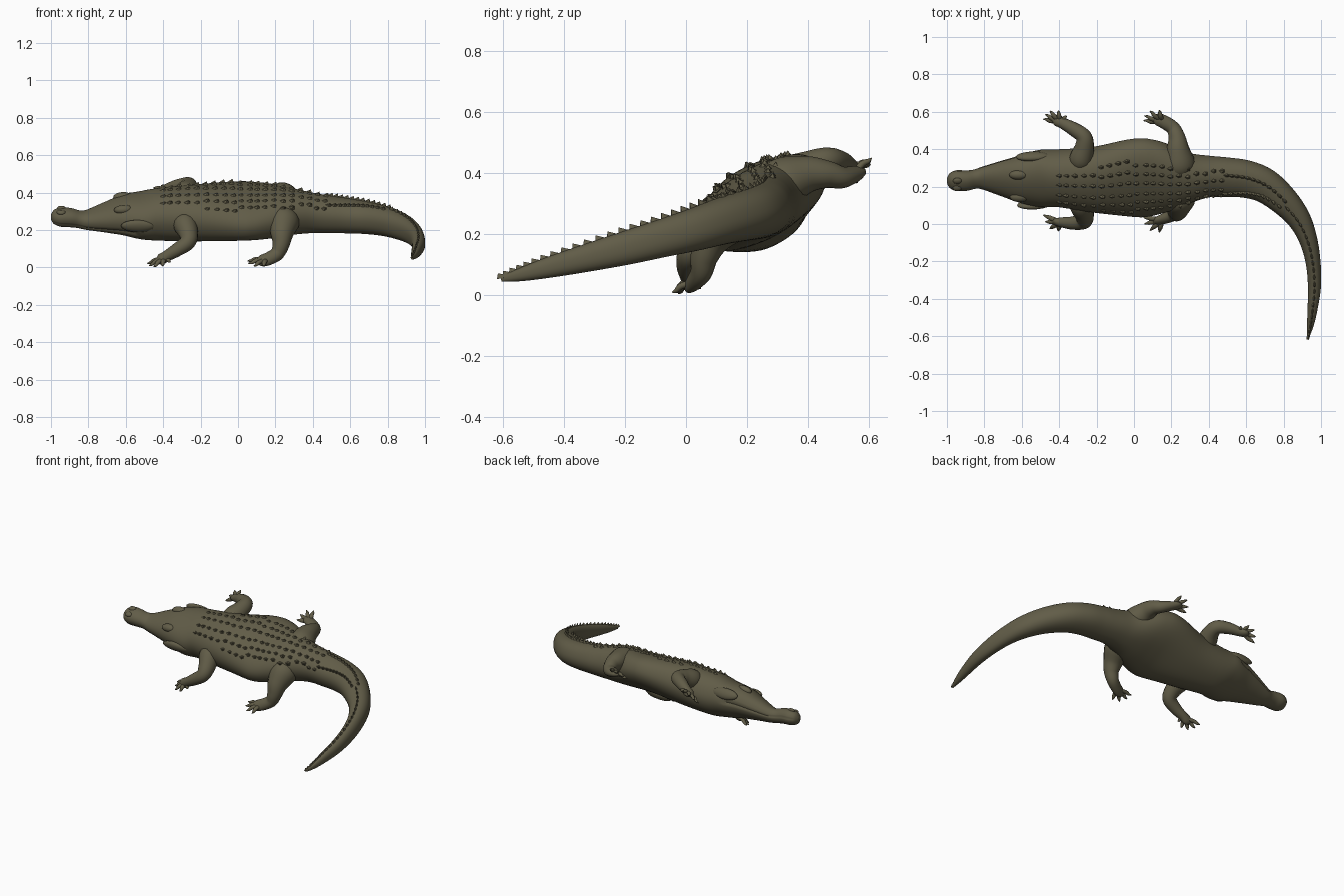
import bpy, bmesh, math, random
from mathutils import Vector, Matrix

if "Cube" in bpy.data.objects:
    bpy.data.objects.remove(bpy.data.objects["Cube"])

random.seed(4)
hide = bpy.data.materials.new("olive_hide")
hide.diffuse_color = (0.12, 0.108, 0.064, 1)
hide.use_nodes = True
hide.node_tree.nodes["Principled BSDF"].inputs["Base Color"].default_value = hide.diffuse_color

ROLL = math.radians(34)                      # the animal leans towards -y
MID = Vector((0, 0.24, 0.29))                # point on the plane between left and right legs
SIDE = Vector((0, math.cos(ROLL), math.sin(ROLL)))

# spine stations, snout to tail tip: x, y, z, half width, half height
SPINE = [
    (-1.0, .232, .27, .012, .012), (-.985, .232, .27, .040, .034), (-.95, .232, .27, .056, .047),
    (-.90, .232, .267, .055, .048), (-.85, .24, .258, .052, .044), (-.80, .245, .255, .067, .049),
    (-.70, .243, .268, .102, .073), (-.60, .24, .28, .135, .098), (-.50, .243, .28, .160, .114),
    (-.40, .245, .285, .157, .130), (-.20, .237, .293, .186, .132), (0, .246, .302, .228, .118),
    (.10, .247, .302, .222, .115), (.20, .245, .301, .185, .117), (.30, .248, .298, .135, .113),
    (.40, .254, .291, .110, .102), (.50, .25, .283, .105, .094), (.60, .24, .275, .100, .088),
    (.70, .205, .264, .092, .083), (.80, .125, .244, .078, .077), (.88, .03, .215, .063, .070),
    (.93, -.08, .185, .049, .062), (.957, -.2, .153, .040, .055), (.965, -.33, .120, .035, .045),
    (.955, -.45, .090, .027, .034), (.943, -.54, .067, .018, .022), (.931, -.605, .052, .006, .009)]


def catmull(rows, t):
    """Smooth value of a table of rows at index t."""
    i = min(int(t), len(rows) - 2)
    f = t - i
    p = [rows[min(max(i + k, 0), len(rows) - 1)] for k in (-1, 0, 1, 2)]
    return [.5 * (2 * b + (c - a) * f + (2 * a - 5 * b + 4 * c - d) * f * f
                  + (3 * b - a - 3 * c + d) * f ** 3) for a, b, c, d in zip(*p)]


def frame(rows, t, up):
    """Centre, sideways axis, up axis and half sizes at t."""
    n = len(rows) - 1
    v = catmull(rows, t)
    tan = (Vector(catmull(rows, min(t + .1, n))[:3]) - Vector(catmull(rows, max(t - .1, 0))[:3])).normalized()
    up = (up - tan * up.dot(tan)).normalized()
    return Vector(v[:3]), tan.cross(up), up, v[3], v[4], tan


def finish(name, bm, smooth=50):
    bmesh.ops.recalc_face_normals(bm, faces=bm.faces)
    me = bpy.data.meshes.new(name)
    bm.to_mesh(me)
    bm.free()
    ob = bpy.data.objects.new(name, me)
    bpy.context.collection.objects.link(ob)
    me.materials.append(hide)
    if smooth:
        bpy.ops.object.select_all(action='DESELECT')
        ob.select_set(True)
        bpy.context.view_layer.objects.active = ob
        bpy.ops.object.shade_smooth_by_angle(angle=math.radians(smooth))
    return ob


def loft(bm, ring, count):
    """Skin closed rings and close both ends."""
    rings = [[bm.verts.new(p) for p in ring(i)] for i in range(count)]
    n = len(rings[0])
    for a, b in zip(rings, rings[1:]):
        for k in range(n):
            bm.faces.new((a[k], a[(k + 1) % n], b[(k + 1) % n], b[k]))
    bm.faces.new(rings[0])
    bm.faces.new(rings[-1])


# ---- body, head and tail in one skin ----
LAST = len(SPINE) - 1


def body_frame(t):
    roll = math.radians(30 - 14 * min(max((t - 15) / 5, 0), 1))
    return frame(SPINE, t, Vector((0, -math.sin(roll), math.cos(roll))))


def body_point(t, ang):
    """Point on the skin; ang 0 is the middle of the back."""
    c, side, up, a, b, _ = body_frame(t)
    s, u = math.sin(ang), math.cos(ang)
    k = 2 / 2.25
    r = 1.0
    if 1 < t < 7.6 and abs(abs(ang) - 1.85) < .06:      # mouth line
        r = .94
    return (c + side * a * math.copysign(abs(s) ** k, s) * r
            + up * b * math.copysign(abs(u) ** k, u) * r)


bm = bmesh.new()
RINGS, SEG = 120, 48
loft(bm, lambda i: [body_point(LAST * i / RINGS, math.pi * (2 * k / SEG - 1)) for k in range(SEG)], RINGS + 1)
finish("body", bm)


# ---- keeled scutes along the back and the tail crest ----
def scute(bm, t, ang, length, width, height):
    c, side, up, a, b, tan = body_frame(t)
    p = body_point(t, ang)
    out = (side * math.sin(ang) / a + up * math.cos(ang) / b).normalized()
    across = tan.cross(out)
    base = p - out * .008
    v = [bm.verts.new(base + tan * x * length + across * y * width)
         for x, y in ((-.6, 0), (0, .5), (.5, .3), (.5, -.3), (0, -.5))]
    tip = bm.verts.new(p + out * height + tan * length * .35)
    for k in range(5):
        bm.faces.new((v[k], v[(k + 1) % 5], tip))
    bm.faces.new(v)


def t_at(x):
    """Spine index for an x on the straight part of the body."""
    i = max(k for k in range(18) if SPINE[k][0] <= x)
    return i + (x - SPINE[i][0]) / (SPINE[i + 1][0] - SPINE[i][0])


bm = bmesh.new()
for r in range(20):                                     # rows over the trunk
    x = -.40 + r * .045
    t = t_at(x)
    a = SPINE[int(t)][3]
    for off in (-.125, -.075, -.025, .025, .075, .125):
        if abs(off) < a * .72:
            scute(bm, t, math.asin(off / a), .045, .034, .010 + .006 * random.random())
for r in range(12):                                     # paired rows on the tail root
    for s in (-1, 1):
        scute(bm, t_at(.48) + r * .28, s * (.50 - r * .025), .045, .025, .016)
for r in range(24):                                     # single crest to the tip
    t = 19.2 + r * .3
    scute(bm, t, 0, .045, .018, .019 - r * .0004)
finish("back_scutes", bm, 0)


# ---- brow humps and nostril mound on the head ----
def blob(name, t, ang, size, sink):
    c, side, up, a, b, tan = body_frame(t)
    m = Matrix((tan, side, up)).transposed().to_4x4()
    m.translation = body_point(t, ang) - up * sink
    bm = bmesh.new()
    bmesh.ops.create_uvsphere(bm, u_segments=20, v_segments=12, radius=1,
                              matrix=m @ Matrix.Diagonal((*size, 1)))
    finish(name, bm)


for s in (-1, 1):
    blob("brow", 6.9, s * .5, (.05, .026, .024), .010)
    blob("nostril", 2.1, s * .35, (.024, .018, .012), .004)
    blob("cheek", 7.6, s * 1.35, (.09, .022, .035), .01)


# ---- legs, built on the near side and mirrored to the far side ----
def limb(bm, rows, up=Vector((0, -.3, .95)), steps=6, seg=16):
    n = (len(rows) - 1) * steps

    def ring(i):
        c, side, u, a, b, _ = frame(rows, i / steps, up)
        return [c + side * a * math.cos(2 * math.pi * k / seg) + u * b * math.sin(2 * math.pi * k / seg)
                for k in range(seg)]
    loft(bm, ring, n + 1)


def leg(name, rows, palm, tips):
    mirror = Matrix.Translation(MID) @ (Matrix.Identity(3) - 2 * Matrix(
        [[SIDE[i] * SIDE[j] for j in range(3)] for i in range(3)])).to_4x4() @ Matrix.Translation(-MID)
    for prefix in ("near_", "far_"):
        bm = bmesh.new()
        limb(bm, rows, Vector((.5, -.7, .5)))
        for tip in tips:
            p, q = Vector(palm), Vector(tip)
            m = p.lerp(q, .55) + Vector((0, 0, .007))
            limb(bm, [(*p, .014, .012), (*m, .013, .011), (*p.lerp(q, .8), .009, .008), (*q, .002, .002)],
                 steps=4, seg=10)
        if prefix == "far_":
            bm.transform(mirror)
        finish(prefix + name, bm)


leg("front_leg",
    [(-.29, .16, .27, .030, .030), (-.285, .11, .235, .062, .062), (-.265, .05, .18, .052, .050),
     (-.27, .015, .135, .043, .043), (-.325, .005, .095, .037, .036), (-.38, .008, .062, .030, .028),
     (-.415, .01, .042, .030, .020), (-.435, .01, .035, .012, .010)],
    (-.395, .01, .046),
    [(-.485, .048, .022), (-.475, .012, .010), (-.45, -.025, .004), (-.405, -.038, .008), (-.36, -.018, .030)])
leg("hind_leg",
    [(.25, .19, .28, .045, .045), (.245, .14, .25, .085, .080), (.235, .085, .185, .064, .062),
     (.23, .06, .125, .046, .046), (.21, .05, .075, .038, .036), (.165, .03, .048, .036, .028),
     (.125, .015, .035, .032, .020), (.10, .008, .030, .012, .010)],
    (.15, .022, .040),
    [(.05, .035, .036), (.055, .0, .022), (.085, -.035, .008), (.135, -.045, .008)])
